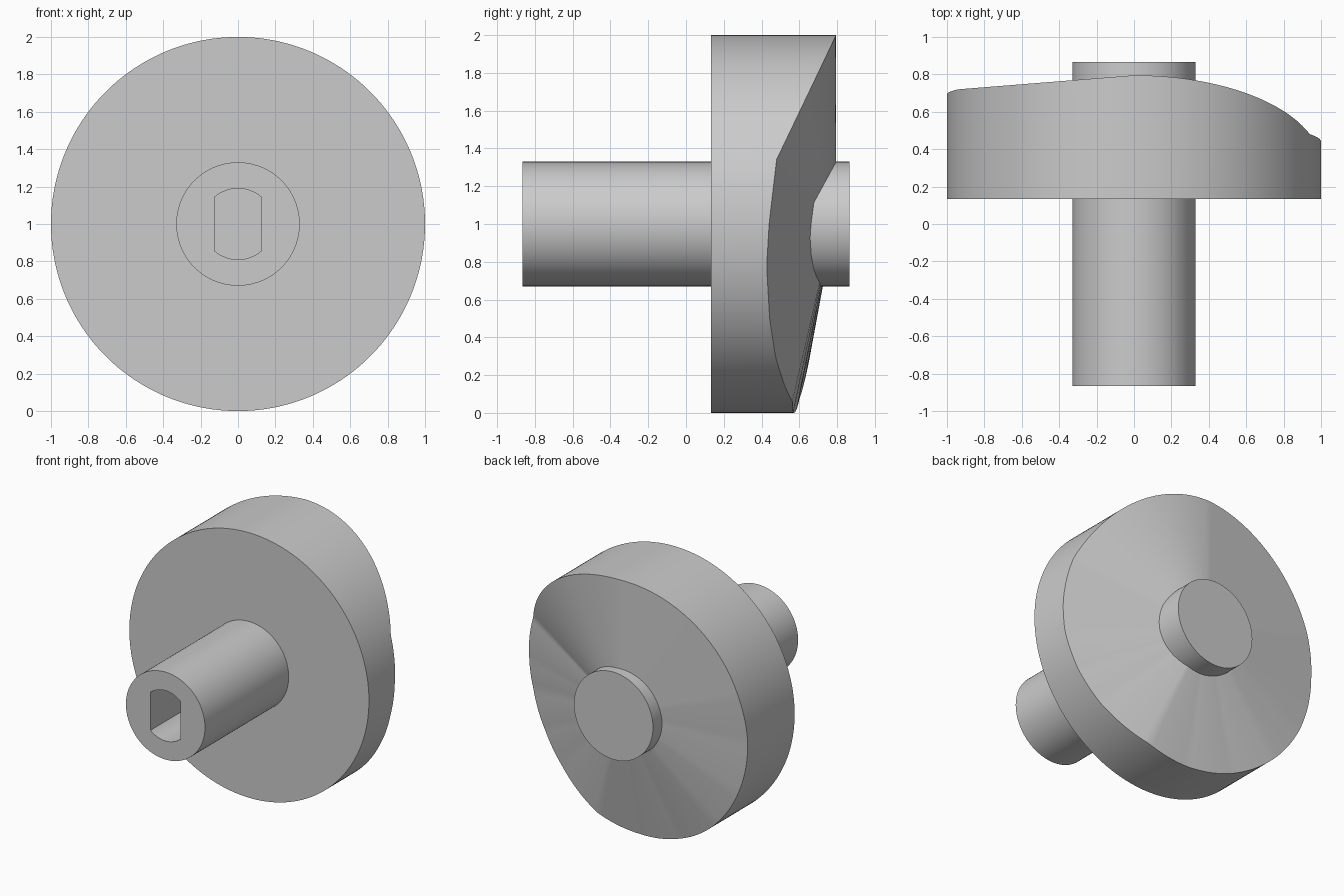
import bpy, bmesh, math

SEG = 180
HUB_R, RIM_R = 0.33, 1.0
FRONT, PEAK, END = 0.133, 0.795, 0.865

cube = bpy.data.objects.get("Cube")
if cube:
    bpy.data.objects.remove(cube, do_unlink=True)

grey = bpy.data.materials.new("plain_grey")
grey.use_nodes = True
colour = (0.6, 0.6, 0.6, 1)
grey.diffuse_color = colour
grey.node_tree.nodes["Principled BSDF"].inputs["Base Color"].default_value = colour

# Rim height of the cam by angle in degrees
LIFT = [(-200, .72), (-180, .693), (-155, .68), (-135, .655), (-112, .60), (-90, .57),
        (-70, .563), (-58, .52), (-45, .475), (-30, .443), (-13, .427), (0, .44),
        (20, .48)]


def rim_height(deg):
    rad = math.radians(deg)
    if deg >= 20:  # steep ramp, straight seen from the side
        low = math.sin(math.radians(20))
        return .48 + (PEAK - .48) * (math.sin(rad) - low) / (1 - low)
    if deg <= -200:  # gentle ramp, straight seen from above
        return PEAK + (PEAK - .72) * math.cos(rad) / math.cos(math.radians(20))
    for (a, ya), (b, yb) in zip(LIFT, LIFT[1:]):
        if a <= deg <= b:
            return ya + (yb - ya) * (deg - a) / (b - a)


def finish(name, bm):
    bmesh.ops.recalc_face_normals(bm, faces=bm.faces)
    mesh = bpy.data.meshes.new(name)
    bm.to_mesh(mesh)
    bm.free()
    obj = bpy.data.objects.new(name, mesh)
    bpy.context.collection.objects.link(obj)
    mesh.materials.append(grey)
    return obj


def smooth(obj):
    bpy.ops.object.select_all(action='DESELECT')
    obj.select_set(True)
    bpy.context.view_layer.objects.active = obj
    bpy.ops.object.shade_smooth_by_angle(angle=math.radians(25))


def prism(name, outline, y0, y1):
    """Extrude an x, z outline along y."""
    bm = bmesh.new()
    a, b = [[bm.verts.new((x, y, z + 1)) for x, z in outline] for y in (y0, y1)]
    bm.faces.new(a)
    bm.faces.new(b)
    for i in range(len(a)):
        j = (i + 1) % len(a)
        bm.faces.new((a[i], a[j], b[j], b[i]))
    return finish(name, bm)


# Cam disc: four rings joined into a closed band with a sloping back
bm = bmesh.new()
rings = [[], [], [], []]
for i in range(SEG):
    deg = 90 - 360 * i / SEG
    t = math.radians(deg)
    rim = rim_height(deg)
    hub = PEAK - 0.37 * (PEAK - rim)
    spots = [(HUB_R - .005, FRONT), (RIM_R, FRONT), (RIM_R, rim), (HUB_R - .005, hub)]
    for ring, (r, y) in zip(rings, spots):
        ring.append(bm.verts.new((r * math.cos(t), y, 1 + r * math.sin(t))))
for k in range(4):
    a, b = rings[k], rings[(k + 1) % 4]
    for i in range(SEG):
        j = (i + 1) % SEG
        bm.faces.new((a[i], a[j], b[j], b[i]))
smooth(finish("cam_disc", bm))

# Shaft running through the disc
circle = [(HUB_R * math.cos(2 * math.pi * i / 96), HUB_R * math.sin(2 * math.pi * i / 96))
          for i in range(96)]
shaft = prism("shaft", circle, -END, END)

# Double-flat socket cut into the front end
BORE_R, FLAT = 0.19, 0.125
top = math.acos(FLAT / BORE_R)
arc = [top + (math.pi - 2 * top) * i / 16 for i in range(17)]
slot = [(BORE_R * math.cos(t + s), BORE_R * math.sin(t + s)) for s in (0, math.pi) for t in arc]
cutter = prism("socket_cutter", slot, -END - 0.1, 0.0)
cutter.hide_render = True
cut = shaft.modifiers.new("socket", 'BOOLEAN')
cut.object = cutter
cut.operation = 'DIFFERENCE'
cut.solver = 'EXACT'
bpy.context.view_layer.objects.active = shaft
bpy.ops.object.modifier_apply(modifier="socket")
bpy.data.objects.remove(cutter, do_unlink=True)
smooth(shaft)
